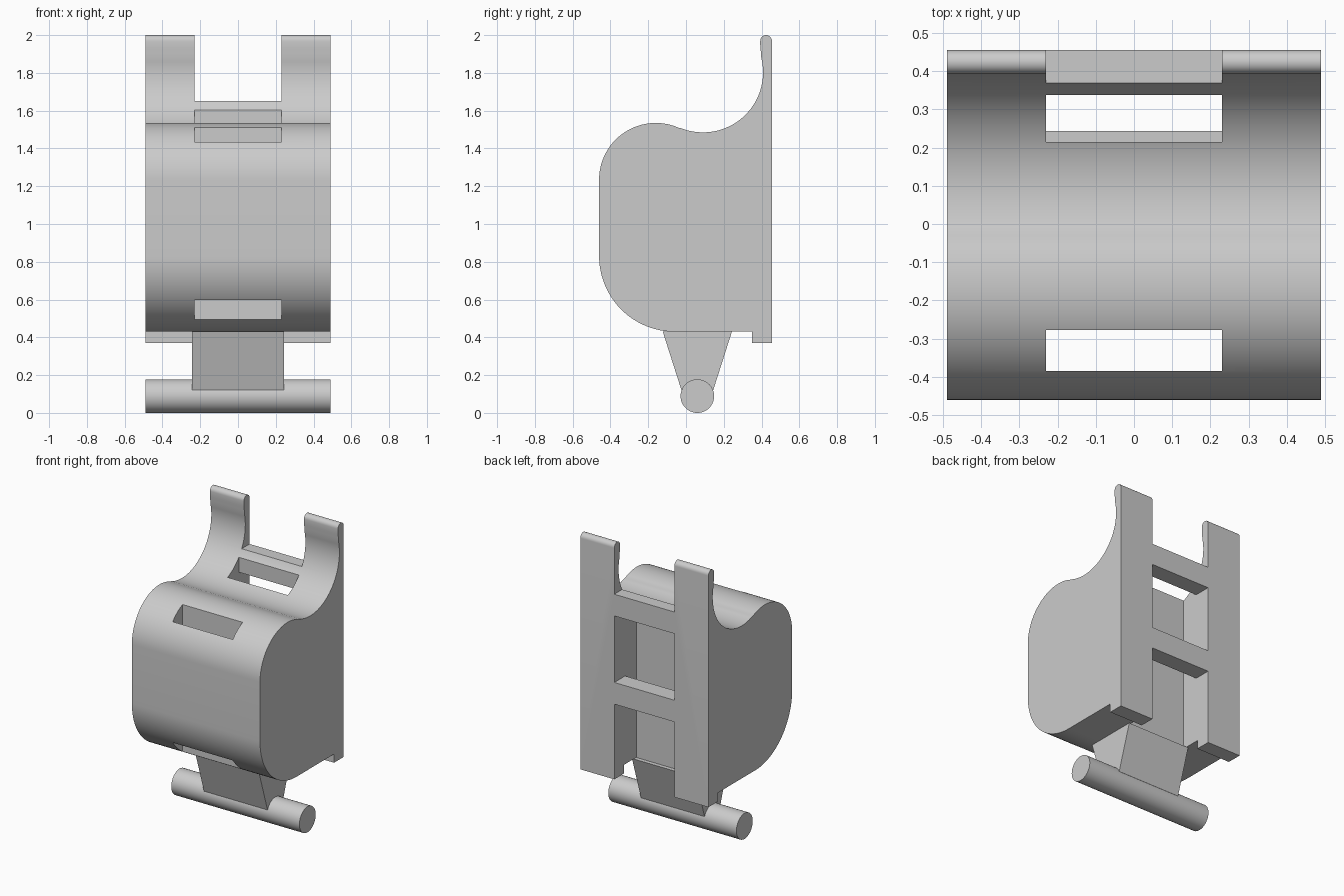
import bpy
import bmesh
from math import sin, cos, radians

if "Cube" in bpy.data.objects:
    bpy.data.objects.remove(bpy.data.objects["Cube"])

grey = bpy.data.materials.new("plain grey")
grey.use_nodes = True
grey.diffuse_color = (0.6, 0.6, 0.6, 1)
grey.node_tree.nodes["Principled BSDF"].inputs["Base Color"].default_value = (0.6, 0.6, 0.6, 1)


def arc(cy, cz, r, start, end, steps):
    """Points of a circular arc in the y-z plane, angles in degrees."""
    angles = [radians(start + (end - start) * i / steps) for i in range(steps + 1)]
    return [(cy + r * cos(a), cz + r * sin(a)) for a in angles]


def extrude(name, profile, half_width):
    """Extrude a y-z outline along x, symmetric about x = 0."""
    bm = bmesh.new()
    face = bm.faces.new([bm.verts.new((-half_width, y, z)) for y, z in profile])
    result = bmesh.ops.extrude_face_region(bm, geom=[face])
    verts = [v for v in result["geom"] if isinstance(v, bmesh.types.BMVert)]
    bmesh.ops.translate(bm, vec=(2 * half_width, 0, 0), verts=verts)
    bmesh.ops.recalc_face_normals(bm, faces=bm.faces)
    mesh = bpy.data.meshes.new(name)
    bm.to_mesh(mesh)
    bm.free()
    mesh.materials.append(grey)
    obj = bpy.data.objects.new(name, mesh)
    bpy.context.collection.objects.link(obj)
    return obj


def activate(obj):
    bpy.ops.object.select_all(action='DESELECT')
    obj.select_set(True)
    bpy.context.view_layer.objects.active = obj


def cut(obj, cutter):
    """Subtract the cutter, then discard it."""
    cutter.hide_render = True
    mod = obj.modifiers.new("cut", 'BOOLEAN')
    mod.operation = 'DIFFERENCE'
    mod.solver = 'EXACT'
    mod.object = cutter
    activate(obj)
    bpy.ops.object.modifier_apply(modifier=mod.name)
    bpy.data.objects.remove(cutter)


def smooth(obj):
    activate(obj)
    bpy.ops.object.shade_smooth_by_angle(angle=radians(30))


# Body: rounded front, saddle on top, tall back with a rounded tip and a foot
outline = (
    arc(-0.06, 0.83, 0.4, 270, 180, 24)
    + arc(-0.16, 1.235, 0.3, 180, 66.1, 28)
    + arc(0.09, 1.803, 0.318, 248, 374, 32)
    + [(0.397, 1.905), (0.394, 1.93), (0.393, 1.95)]
    + arc(0.424, 1.969, 0.031, 180, 0, 16)
    + [(0.455, 0.37), (0.35, 0.37), (0.35, 0.43)]
)
body = extrude("body", outline, 0.49)

# Vertical strap slot through the front
cut(body, extrude("front_slot", [(-0.385, 0.2), (-0.277, 0.2), (-0.277, 1.8), (-0.385, 1.8)], 0.23))

# Back channel, open to the rear except for two crossbars
inner, bar, rear = 0.215, 0.337, 0.6
channel = [(inner, 0.2), (rear, 0.2)]
for low, high in ((0.89, 1.04), (1.5, 1.65)):
    channel += [(rear, low), (bar, low), (bar, high), (rear, high)]
channel += [(rear, 2.2), (inner, 2.2)]
cut(body, extrude("back_channel", channel, 0.23))
smooth(body)

# Tapered neck below the body
extrude("neck", [(-0.123, 0.43), (-0.024, 0.12), (0.144, 0.12), (0.243, 0.43)], 0.243)

# Round crossbar at the bottom
smooth(extrude("bottom_bar", arc(0.06, 0.089, 0.089, 0, 360, 48)[:-1], 0.49))
